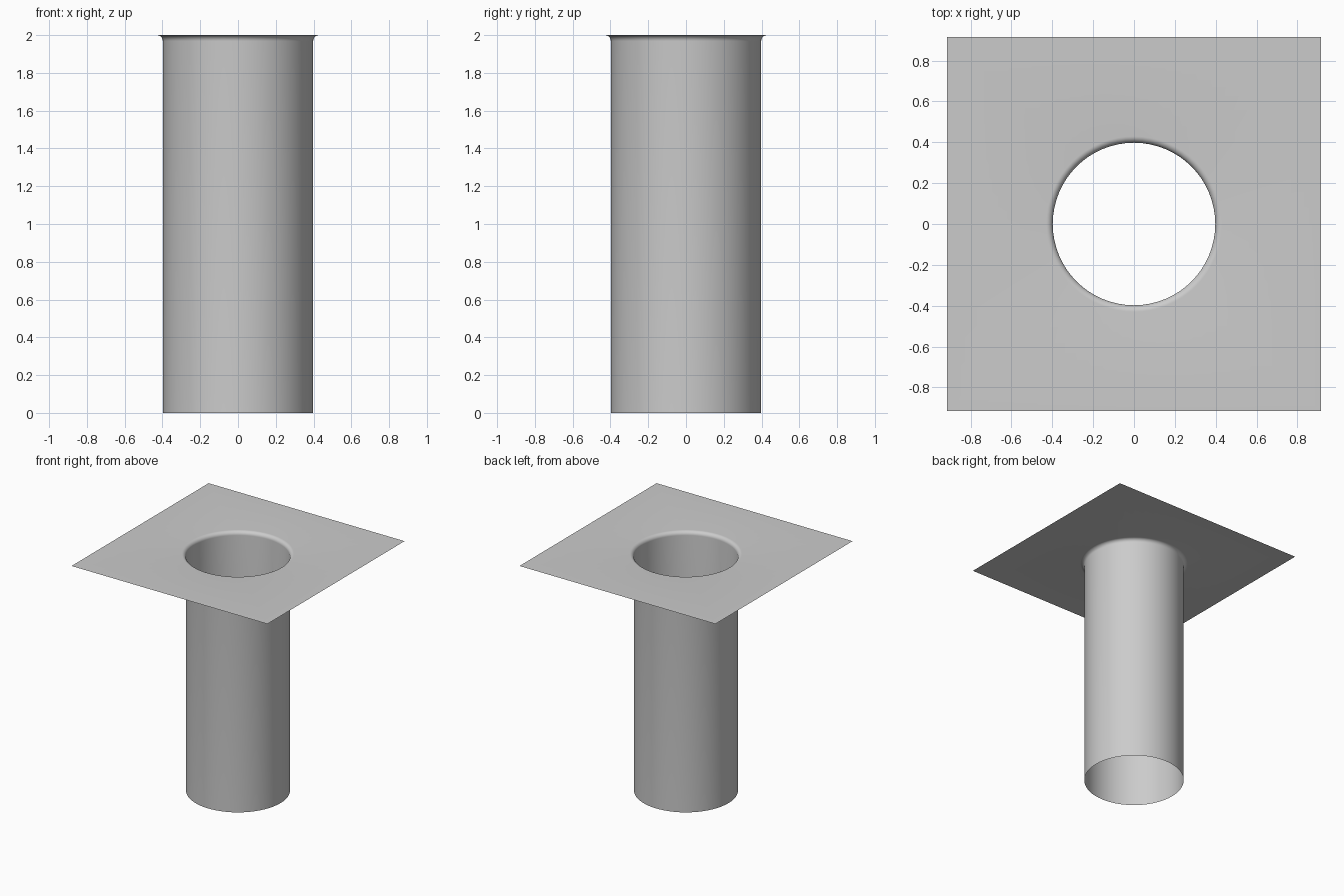
import bpy, bmesh
from math import sin, cos, pi, radians

if "Cube" in bpy.data.objects:
    bpy.data.objects.remove(bpy.data.objects["Cube"])

SEG = 64          # sides of the tube (multiple of 8 so plate corners are hit)
R = 0.398         # tube radius
FILLET = 0.032    # rounded lip where tube meets plate
HALF = 0.915      # half width of the square plate
H = 2.0

# profile: open tube bottom, wall, then rounded lip flaring into the plate
profile = [(R, 0.0)]
for i in range(9):
    a = i / 8 * pi / 2
    profile.append((R + FILLET * (1 - cos(a)), H - FILLET * (1 - sin(a))))

bm = bmesh.new()


def ring(radius, z, square=False):
    verts = []
    for k in range(SEG):
        a = 2 * pi * k / SEG
        r = radius / max(abs(cos(a)), abs(sin(a))) if square else radius
        verts.append(bm.verts.new((r * cos(a), r * sin(a), z)))
    return verts


# tube and lip rings, finished by the square outline of the plate
rings = [ring(r, z) for r, z in profile] + [ring(HALF, H, square=True)]
for low, high in zip(rings, rings[1:]):
    for k in range(SEG):
        n = (k + 1) % SEG
        bm.faces.new((low[k], high[k], high[n], low[n]))

# plate faces up, tube faces its inside
bm.normal_update()
mesh = bpy.data.meshes.new("flanged_tube")
bm.to_mesh(mesh)
bm.free()
tube = bpy.data.objects.new("flanged_tube", mesh)
bpy.context.collection.objects.link(tube)

bpy.context.view_layer.objects.active = tube
tube.select_set(True)
bpy.ops.object.shade_smooth_by_angle(angle=radians(30))
